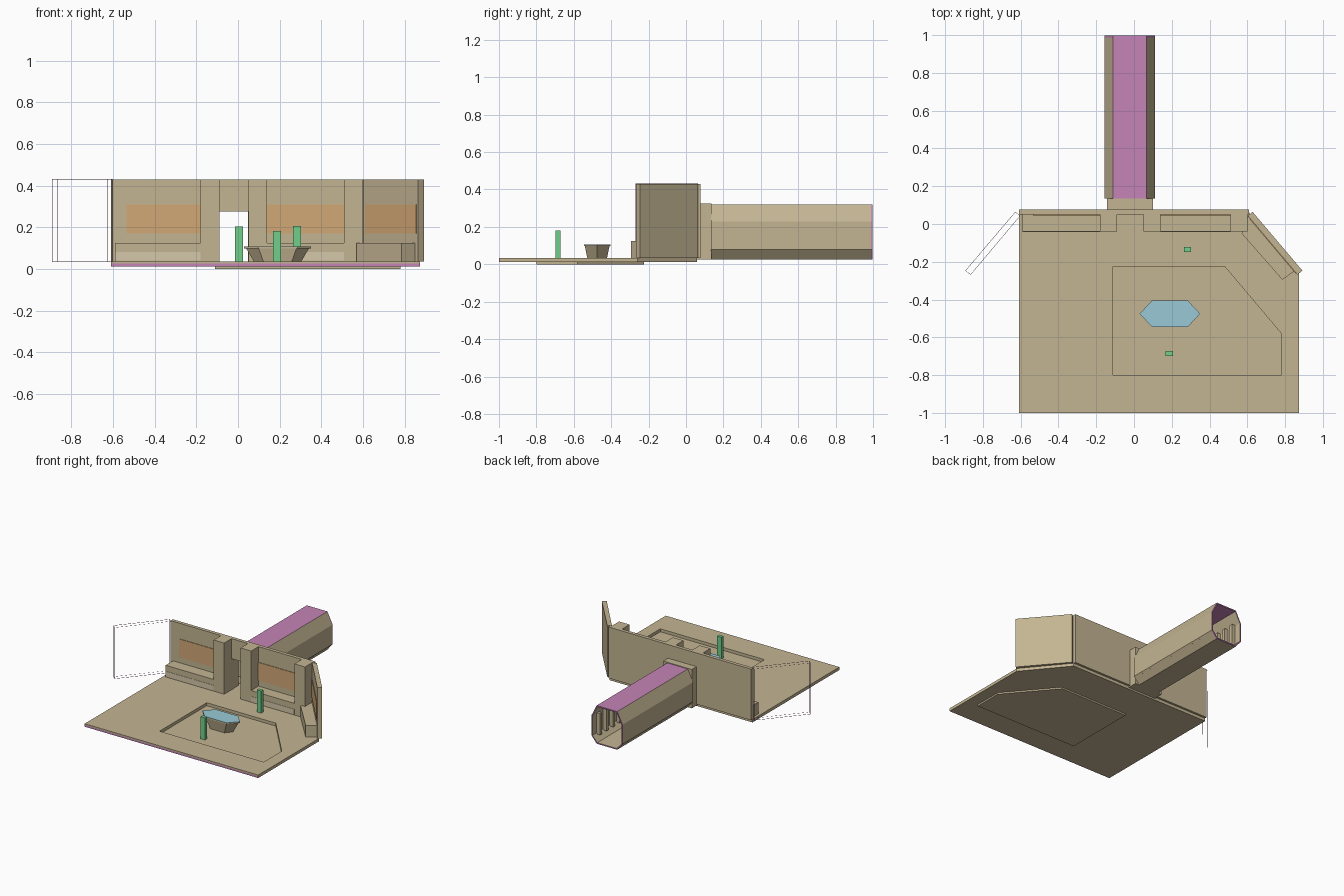
import bpy, bmesh, math
from mathutils import Vector

if "Cube" in bpy.data.objects:
    bpy.data.objects.remove(bpy.data.objects["Cube"])


def material(name, rgb):
    m = bpy.data.materials.new(name)
    m.diffuse_color = (*rgb, 1)
    m.use_nodes = True
    m.node_tree.nodes["Principled BSDF"].inputs["Base Color"].default_value = m.diffuse_color
    return m


TAN = material("tan", (0.55, 0.46, 0.29))
PALE = material("pale_tan", (0.66, 0.57, 0.40))
PURPLE = material("purple", (0.56, 0.23, 0.47))
ORANGE = material("orange", (0.64, 0.39, 0.18))
GREEN = material("green", (0.17, 0.62, 0.26))
BLUE = material("light_blue", (0.32, 0.59, 0.67))


def finish(name, bm, *mats):
    bmesh.ops.recalc_face_normals(bm, faces=bm.faces)
    me = bpy.data.meshes.new(name)
    bm.to_mesh(me)
    bm.free()
    for m in mats:
        me.materials.append(m)
    ob = bpy.data.objects.new(name, me)
    bpy.context.collection.objects.link(ob)
    return ob


def prism(name, pts, z0, z1, mat, base=None):
    """Upright prism; base gives a different outline for the bottom."""
    bm = bmesh.new()
    lo = [bm.verts.new((x, y, z0)) for x, y in (base or pts)]
    hi = [bm.verts.new((x, y, z1)) for x, y in pts]
    n = len(pts)
    bm.faces.new(lo[::-1])
    bm.faces.new(hi)
    for i in range(n):
        j = (i + 1) % n
        bm.faces.new((lo[i], lo[j], hi[j], hi[i]))
    return finish(name, bm, mat)


def box(name, x0, x1, y0, y1, z0, z1, mat=TAN):
    return prism(name, [(x0, y0), (x1, y0), (x1, y1), (x0, y1)], z0, z1, mat)


FLOOR, TOP = 0.035, 0.43
WALL_Y, BACK_Y, FRONT_Y = 0.05, 0.077, -0.04

# Floor slab with a sunken pit
floor = prism("floor", [(-0.61, -0.995), (0.873, -0.995), (0.873, -0.26),
                        (0.61, 0.06), (-0.61, 0.06)], 0.012, FLOOR, TAN)
pit = [(-0.11, -0.80), (0.78, -0.80), (0.78, -0.58), (0.48, -0.225), (-0.11, -0.225)]
cutter = prism("pit_cutter", pit, -0.1, 0.1, TAN)
cutter.hide_render = True
cutter.hide_viewport = True
cut = floor.modifiers.new("pit", 'BOOLEAN')
cut.operation = 'DIFFERENCE'
cut.solver = 'EXACT'
cut.object = cutter
prism("pit_tray", pit, 0.0, 0.012, TAN)
box("floor_front_edge", -0.61, 0.873, -1.0, -0.995, 0.012, 0.025, PURPLE)
box("floor_front_lip", -0.61, 0.873, -1.0, -0.995, 0.025, FLOOR)

# Back wall around the doorway
box("back_wall_left", -0.61, -0.09, WALL_Y, BACK_Y, FLOOR, TOP)
box("back_wall_right", 0.05, 0.61, WALL_Y, BACK_Y, FLOOR, TOP)
box("door_lintel", -0.09, 0.05, WALL_Y, BACK_Y, 0.275, TOP)
for i, (x0, x1) in enumerate([(-0.18, -0.09), (0.05, 0.14), (0.51, 0.60)]):
    box(f"pillar_{i}", x0, x1, FRONT_Y, WALL_Y, FLOOR, TOP)

# Benches and wall panels in the niches
for side, x0, x1, px in (("left", -0.59, -0.18, -0.535), ("right", 0.14, 0.51, 0.14)):
    box(f"bench_{side}", x0, x1, FRONT_Y, WALL_Y, FLOOR, 0.125)
    box(f"bench_strip_{side}", x0, x1, FRONT_Y - 0.002, FRONT_Y, 0.04, 0.08, PALE)
    box(f"wall_panel_{side}", px, x1, WALL_Y - 0.004, WALL_Y, 0.17, 0.31, ORANGE)

# Angled side wall with its bench and panel
angled = [(0.603, 0.043), (0.865, -0.268), (0.892, -0.247), (0.628, 0.064)]
prism("angled_wall", angled, FLOOR, TOP, TAN)
prism("angled_bench", [(0.57, -0.05), (0.785, -0.295), (0.85, -0.25), (0.605, 0.041)],
      FLOOR, 0.125, TAN)
a, b = Vector(angled[0]), Vector(angled[1])
normal = Vector((-0.765, -0.644)) * 0.004
p, q = a.lerp(b, 0.04), a.lerp(b, 0.97)
prism("angled_panel", [p, p + normal, q + normal, q], 0.17, 0.31, ORANGE)

# Open frame mirrored on the other side
frame = prism("open_frame", [(-x, y) for x, y in angled], FLOOR, TOP, PURPLE)
wire = frame.modifiers.new("wire", 'WIREFRAME')
wire.thickness = 0.003
wire.use_even_offset = False

# Short link between the doorway and the corridor
CX = -0.022
for s, name in ((-1, "left"), (1, "right")):
    xs = sorted((CX + s * 0.07, CX + s * 0.122))
    box(f"link_side_{name}", *xs, BACK_Y, 0.135, FLOOR, 0.325)
box("link_top", CX - 0.07, CX + 0.07, BACK_Y, 0.135, 0.275, 0.325)
box("link_floor", CX - 0.122, CX + 0.122, 0.055, 0.135, 0.025, FLOOR)


# Hollow eight-sided corridor, purple roof and end rim
def section(inset):
    side, flat = 0.133 - inset, 0.088 - inset * 0.6
    right = [(flat, 0.025 + inset), (side, 0.08), (side, 0.23), (flat, 0.32 - inset)]
    return [(CX + x, z) for x, z in right] + [(CX - x, z) for x, z in right[::-1]]


bm = bmesh.new()
outer, inner = section(0), section(0.009)
rings = []
for prof, y in ((outer, 0.135), (outer, 0.988), (outer, 0.997),
                (inner, 0.997), (inner, 0.135)):
    rings.append([bm.verts.new((x, y, z)) for x, z in prof])
for k in range(5):
    r, s = rings[k], rings[(k + 1) % 5]
    for i in range(8):
        j = (i + 1) % 8
        f = bm.faces.new((r[i], r[j], s[j], s[i]))
        roof = i == 3 and k in (0, 3)
        f.material_index = 1 if roof or k in (1, 2) else 0
finish("corridor", bm, TAN, PURPLE)
for n in range(10):
    y = 0.2 + n * 0.08
    for s, name in ((-1, "left"), (1, "right")):
        xs = sorted((CX + s * 0.095, CX + s * 0.125))
        box(f"corridor_rib_{name}_{n}", *xs, y, y + 0.025, 0.07, 0.235)


# Six-sided table on a tapered base
def hexagon(half, flat, depth):
    return [(0.19 + x, -0.475 + y) for x, y in
            [(-half, 0), (-flat, -depth), (flat, -depth), (half, 0), (flat, depth), (-flat, depth)]]


prism("table_base", hexagon(0.15, 0.09, 0.066), 0.012, 0.097, TAN, hexagon(0.10, 0.06, 0.048))
prism("table_rim", hexagon(0.16, 0.095, 0.07), 0.097, 0.104, TAN)
prism("table_top", hexagon(0.16, 0.095, 0.07), 0.104, 0.107, BLUE)

# Scale posts
for i, (x, y, z) in enumerate([(0.187, -0.685, 0.012), (0.283, -0.135, FLOOR), (0.005, 0.5, 0.034)]):
    box(f"post_{i}", x - 0.019, x + 0.019, y - 0.013, y + 0.013, z, z + 0.17, GREEN)
